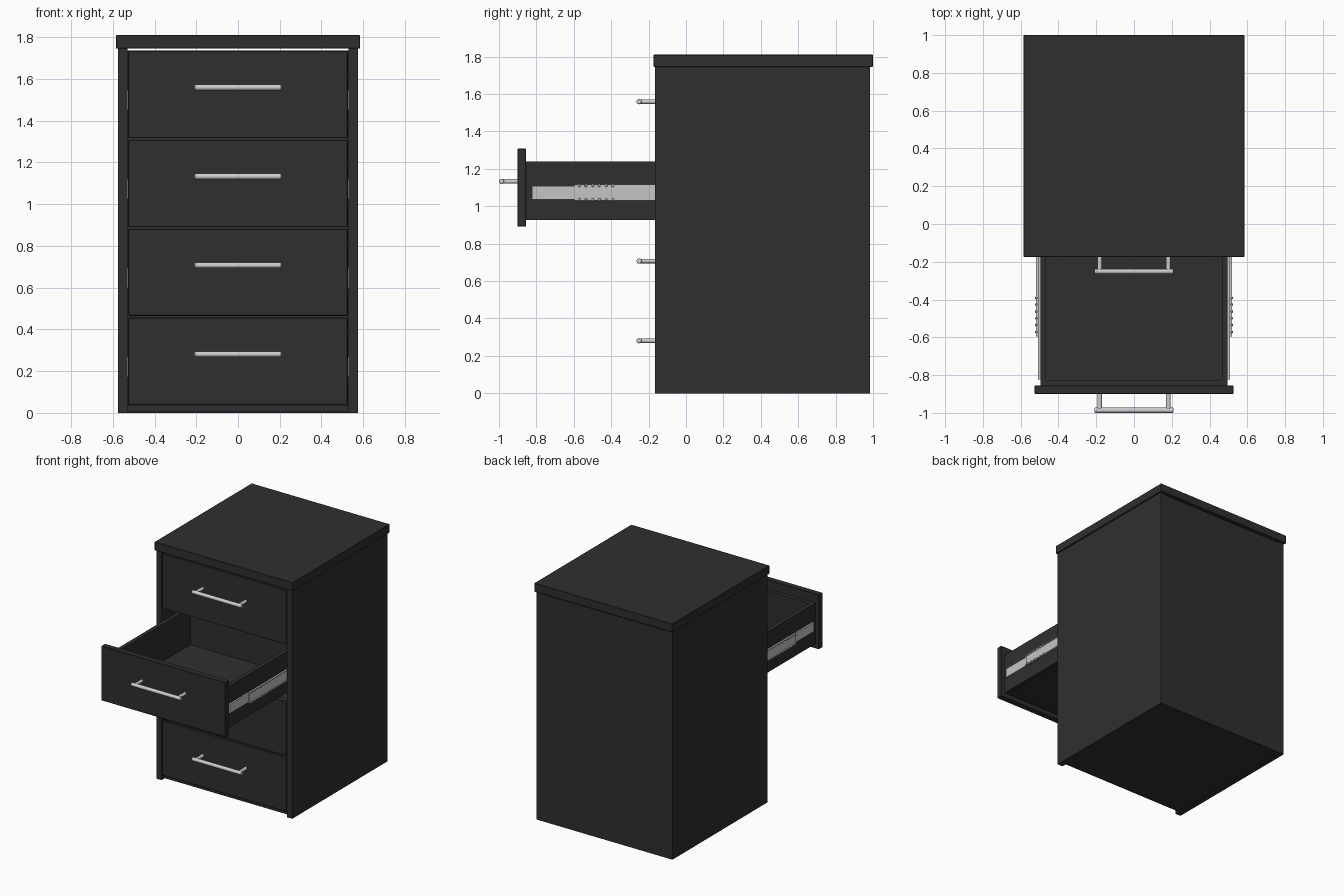
import bpy
from math import pi

cube = bpy.data.objects.get("Cube")
if cube:
    bpy.data.objects.remove(cube, do_unlink=True)


def material(name, rgb):
    m = bpy.data.materials.new(name)
    m.use_nodes = True
    m.diffuse_color = (*rgb, 1)
    m.node_tree.nodes["Principled BSDF"].inputs["Base Color"].default_value = (*rgb, 1)
    return m


BLACK = material("black board", (0.028, 0.028, 0.028))
CHROME = material("handle metal", (0.62, 0.62, 0.62))
STEEL = material("slide steel", (0.55, 0.56, 0.55))


def box(name, x, y, z, mat, bevel=0.0):
    """Box given by its (low, high) range on each axis."""
    spans = (x, y, z)
    bpy.ops.mesh.primitive_cube_add(size=1, location=[(a + b) / 2 for a, b in spans])
    o = bpy.context.object
    o.name = name
    o.scale = [b - a for a, b in spans]
    bpy.ops.object.transform_apply(location=False, rotation=False, scale=True)
    o.data.materials.append(mat)
    if bevel:
        mod = o.modifiers.new("soft edge", "BEVEL")
        mod.width, mod.segments = bevel, 1
    return o


def rod(name, radius, length, centre, rotation, bevel=0.0):
    bpy.ops.mesh.primitive_cylinder_add(vertices=16, radius=radius, depth=length,
                                        location=centre, rotation=rotation)
    o = bpy.context.object
    o.name = name
    o.data.materials.append(CHROME)
    if bevel:
        mod = o.modifiers.new("round end", "BEVEL")
        mod.width, mod.segments, mod.limit_method = bevel, 2, "ANGLE"
    bpy.ops.object.shade_smooth_by_angle()


def side_span(side, near, far):
    return tuple(sorted((side * near, side * far)))


SIDES = (("left", 1), ("right", -1))
FRONT, BACK = -0.166, 0.985
INNER = 0.53

# Cabinet shell
box("top_slab", (-0.585, 0.585), (-0.174, 1.0), (1.745, 1.81), BLACK, 0.003)
for label, s in SIDES:
    box(label + "_panel", side_span(s, INNER, 0.575), (FRONT, BACK), (0, 1.745), BLACK)
box("back_panel", (-INNER, INNER), (BACK - 0.045, BACK), (0, 1.737), BLACK)
box("bottom_panel", (-INNER, INNER), (FRONT + 0.03, BACK - 0.045), (0.005, 0.035), BLACK)


def handle(name, y, z):
    rod(name + "_handle_bar", 0.014, 0.42, (0, y - 0.085, z), (0, pi / 2, 0), 0.005)
    for label, s in SIDES:
        rod(f"{name}_{label}_handle_post", 0.012, 0.08, (s * 0.182, y - 0.038, z),
            (pi / 2, 0, 0))


def slides(name, y, z, pull):
    """Telescopic slide on each side; z is the middle of the rail."""
    for label, s in SIDES:
        tag = f"{name}_{label}"
        box(tag + "_inner_rail", side_span(s, 0.495, 0.507), (y + 0.078, y + 0.95),
            (z - 0.036, z + 0.034), STEEL)
        # Fixed rail on the cabinet wall
        box(tag + "_fixed_rail", side_span(s, 0.52, INNER), (FRONT + 0.05, 0.85),
            (z - 0.048, z + 0.048), STEEL)
        # Middle rail: web with two flanges
        start = FRONT + 0.06 - pull * 0.49
        run = (start, start + 0.9)
        box(tag + "_middle_rail", side_span(s, 0.505, 0.513), run,
            (z - 0.043, z + 0.043), STEEL)
        for edge, e in (("upper", 1), ("lower", -1)):
            box(f"{tag}_{edge}_flange", side_span(s, 0.513, 0.519), run,
                tuple(sorted((z + e * 0.036, z + e * 0.043))), STEEL)
        # Ball bearings along the pulled-out rail
        if pull:
            for i in range(6):
                for e in (1, -1):
                    bpy.ops.mesh.primitive_uv_sphere_add(
                        segments=10, ring_count=6, radius=0.008,
                        location=(s * 0.517, start + 0.025 + i * 0.036, z + e * 0.038))
                    ball = bpy.context.object
                    ball.name = tag + "_bearing"
                    ball.data.materials.append(STEEL)
                    bpy.ops.object.shade_smooth_by_angle()


def drawer(name, low, pull):
    """Drawer whose front board starts at height low, pulled out by 0 to 1."""
    y = FRONT - 0.735 * pull
    box(name + "_front", (-0.526, 0.526), (y, y + 0.046), (low, low + 0.417), BLACK, 0.003)
    y0, y1 = y + 0.046, y + 1.02
    z0, z1 = low + 0.035, low + 0.348
    for label, s in SIDES:
        box(f"{name}_{label}_wall", side_span(s, 0.465, 0.495), (y0, y1), (z0, z1), BLACK)
    for label, a in (("inner_front", y0), ("rear", y1 - 0.03)):
        box(f"{name}_{label}_wall", (-0.465, 0.465), (a, a + 0.03), (z0, z1), BLACK)
    box(name + "_floor", (-0.465, 0.465), (y0 + 0.03, y1 - 0.03),
        (z0 + 0.01, z0 + 0.03), BLACK)
    handle(name, y, low + 0.242)
    slides(name, y, low + 0.182, pull)


# Four drawers, the second from the top pulled open
for i, name in enumerate(("bottom_drawer", "lower_drawer", "open_drawer", "top_drawer")):
    drawer(name, 0.039 + i * 0.426, 1 if name == "open_drawer" else 0)
